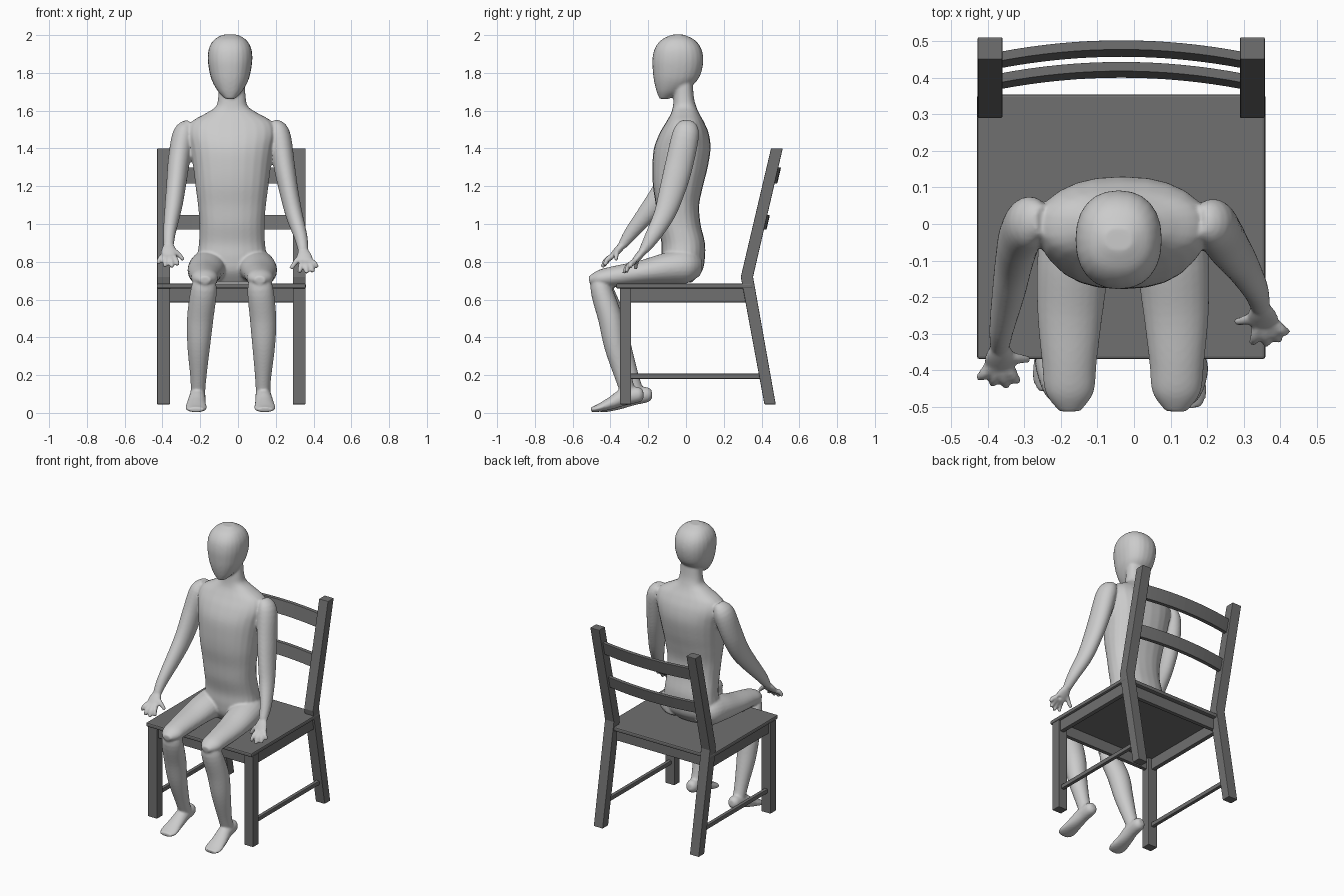
import bpy
from math import cos, sin, pi, copysign
from mathutils import Vector

cube = bpy.data.objects.get("Cube")
if cube:
    bpy.data.objects.remove(cube, do_unlink=True)

dark = bpy.data.materials.new("dark_wood")
dark.use_nodes = True
dark.diffuse_color = (0.16, 0.16, 0.16, 1)
dark.node_tree.nodes["Principled BSDF"].inputs["Base Color"].default_value = (0.16, 0.16, 0.16, 1)

MID = -0.035  # shared centre line of chair and sitter


def skin(name, rings):
    """Join equal-sized rings of points into a closed solid."""
    n = len(rings[0])
    faces = [(i * n + k, i * n + (k + 1) % n, (i + 1) * n + (k + 1) % n, (i + 1) * n + k)
             for i in range(len(rings) - 1) for k in range(n)]
    faces += [tuple(reversed(range(n))), tuple(range((len(rings) - 1) * n, len(rings) * n))]
    mesh = bpy.data.meshes.new(name)
    mesh.from_pydata([p for ring in rings for p in ring], [], faces)
    obj = bpy.data.objects.new(name, mesh)
    bpy.context.collection.objects.link(obj)
    return obj


def wood(name, rings, bevel=0.004):
    obj = skin(name, rings)
    obj.data.materials.append(dark)
    mod = obj.modifiers.new("soft_edges", 'BEVEL')
    mod.width = bevel
    mod.segments = 2
    return obj


def rect(x0, x1, y0, y1, z):
    return [(x0, y0, z), (x1, y0, z), (x1, y1, z), (x0, y1, z)]


def box(name, x0, x1, y0, y1, z0, z1, bevel=0.004):
    return wood(name, [rect(x0, x1, y0, y1, z0), rect(x0, x1, y0, y1, z1)], bevel)


# ---- Chair ----
box("seat", MID - 0.395, MID + 0.395, -0.37, 0.355, 0.658, 0.685, 0.008)
for side, s in (("right", -1), ("left", 1)):
    def span(a, b):
        return sorted((MID + s * a, MID + s * b))
    outer = span(0.325, 0.393)
    box(side + "_front_leg", *outer, -0.35, -0.29, 0.045, 0.66)
    wood(side + "_back_post", [rect(*outer, 0.415, 0.475, 0.045),
                               rect(*outer, 0.29, 0.355, 0.72),
                               rect(*outer, 0.45, 0.512, 1.4)])
    box(side + "_apron", *span(0.35, 0.38), -0.3, 0.32, 0.585, 0.66)
    box(side + "_stretcher", *span(0.348, 0.372), -0.3, 0.41, 0.18, 0.208)
box("front_apron", MID - 0.34, MID + 0.34, -0.335, -0.308, 0.585, 0.66)
box("back_apron", MID - 0.34, MID + 0.34, 0.3, 0.328, 0.585, 0.66)


def slat(name, z0, z1):
    """Curved back slat that leans with the posts."""
    rings = []
    for i in range(17):
        t = i / 8 - 1
        bow = 0.032 * (1 - t * t)
        ring = []
        for z, d in ((z0, -1), (z0, 1), (z1, 1), (z1, -1)):
            lean = 0.3225 + (z - 0.72) * 0.234
            ring.append((MID + t * 0.335, lean + bow + d * 0.013, z))
        rings.append(ring)
    wood(name, rings, 0.002)


slat("lower_slat", 0.97, 1.047)
slat("upper_slat", 1.215, 1.3)

# ---- Sitter ----
parts = []


def tube(name, keys, flat=False, power=1.0, sides=24, steps=5):
    """Smooth limb through keys of (x, y, z, half width, half depth)."""
    pts = []
    for i in range(len(keys) - 1):
        a, b, c, d = (keys[max(0, min(len(keys) - 1, i + j))] for j in (-1, 0, 1, 2))
        for k in range(steps):
            t = k / steps
            pts.append([q + t / 2 * (r - p + t * (2 * p - 5 * q + 4 * r - w + t * (3 * (q - r) + w - p)))
                        for p, q, r, w in zip(a, b, c, d)])
    pts.append(list(keys[-1]))
    rings = []
    for i, p in enumerate(pts):
        along = Vector(pts[min(i + 1, len(pts) - 1)][:3]) - Vector(pts[max(i - 1, 0)][:3])
        along = Vector((0, 0, 1)) if flat else along.normalized()
        across = Vector((1, 0, 0))
        across = (across - along * across.dot(along)).normalized()
        deep = along.cross(across)
        ring = []
        for k in range(sides):
            c, s = cos(2 * pi * k / sides), sin(2 * pi * k / sides)
            u, v = (copysign(abs(w) ** power, w) for w in (c, s))
            ring.append(Vector(p[:3]) + across * u * p[3] + deep * v * p[4])
        rings.append(ring)
    parts.append(skin(name, rings))


def upright(name, x, profile, power):
    """Solid from levels of (z, front y, back y, half width)."""
    tube(name, [(x, (f + b) / 2, z, w, (b - f) / 2) for z, f, b, w in profile], True, power)


upright("torso", -0.032, [
    (0.69, -0.08, 0.03, 0.1), (0.75, -0.12, 0.085, 0.165), (0.82, -0.13, 0.1, 0.183),
    (0.9, -0.13, 0.1, 0.175), (1.0, -0.15, 0.077, 0.172), (1.1, -0.16, 0.07, 0.18),
    (1.2, -0.175, 0.09, 0.193), (1.3, -0.178, 0.115, 0.205), (1.4, -0.17, 0.13, 0.22),
    (1.48, -0.14, 0.12, 0.235), (1.54, -0.105, 0.095, 0.215), (1.585, -0.08, 0.07, 0.14),
    (1.62, -0.07, 0.055, 0.087), (1.67, -0.065, 0.042, 0.073), (1.76, -0.06, 0.035, 0.068)], 0.85)
upright("head", -0.042, [
    (1.662, -0.14, -0.09, 0.025), (1.7, -0.155, -0.02, 0.062), (1.75, -0.168, 0.05, 0.092),
    (1.8, -0.175, 0.08, 0.108), (1.87, -0.178, 0.092, 0.118), (1.93, -0.165, 0.08, 0.112),
    (1.975, -0.13, 0.045, 0.085), (2.002, -0.075, -0.01, 0.04)], 0.88)

# Legs mirror each other, with the left foot set slightly forward
for side, s, dx, dy in (("right", -1, 0, 0), ("left", 1, -0.02, -0.045)):
    def leg(name, keys, shift):
        tube(side + name, [(-0.03 + s * x + dx * shift(z), y + dy * shift(z), z, a, b)
                           for x, y, z, a, b in keys])
    leg("_thigh", [
        (0.09, 0.07, 0.77, 0.05, 0.05), (0.115, 0.0, 0.775, 0.1, 0.09),
        (0.135, -0.1, 0.765, 0.1, 0.083), (0.145, -0.24, 0.742, 0.09, 0.064),
        (0.147, -0.38, 0.722, 0.075, 0.055), (0.146, -0.46, 0.71, 0.066, 0.045),
        (0.145, -0.512, 0.702, 0.03, 0.02)], lambda z: 0)
    leg("_shin", [
        (0.146, -0.45, 0.735, 0.04, 0.03), (0.15, -0.445, 0.66, 0.068, 0.056),
        (0.17, -0.385, 0.5, 0.07, 0.064), (0.178, -0.347, 0.35, 0.06, 0.058),
        (0.18, -0.29, 0.18, 0.042, 0.044), (0.183, -0.255, 0.09, 0.038, 0.04)],
        lambda z: (0.735 - z) / 0.645)
    leg("_foot", [
        (0.183, -0.18, 0.1, 0.02, 0.02), (0.183, -0.205, 0.097, 0.038, 0.04),
        (0.185, -0.28, 0.085, 0.043, 0.045), (0.19, -0.35, 0.052, 0.05, 0.033),
        (0.192, -0.42, 0.025, 0.057, 0.02), (0.192, -0.458, 0.017, 0.04, 0.013)], lambda z: 1)


def arm(side, keys, palm, tips):
    """Arm, flattened palm and spread fingers; the last tip is the thumb."""
    tube(side + "_arm", keys)
    wrist, palm = Vector(keys[-1][:3]), Vector(palm)
    tube(side + "_palm", [(*wrist, 0.026, 0.02), (*wrist.lerp(palm, 0.5), 0.04, 0.02),
                          (*palm, 0.044, 0.017)])
    for i, tip in enumerate(map(Vector, tips)):
        thumb = i == len(tips) - 1
        root = wrist.lerp(palm, 0.3) if thumb else palm.lerp(tip, 0.1)
        if not thumb:
            root.x = palm.x + (tip.x - palm.x) * 0.5
        bend = root.lerp(tip, 0.55) + Vector((0, -0.006, 0.008))
        tube(f"{side}_finger_{i + 1}", [(*root, 0.016, 0.016), (*bend, 0.0145, 0.0145),
                                        (*tip, 0.011, 0.011)], sides=12)


arm("right", [
    (-0.25, 0.01, 1.535, 0.025, 0.04), (-0.285, 0.005, 1.48, 0.058, 0.072),
    (-0.312, -0.035, 1.34, 0.058, 0.076), (-0.328, -0.1, 1.2, 0.052, 0.068),
    (-0.342, -0.18, 1.09, 0.046, 0.055), (-0.362, -0.285, 0.96, 0.034, 0.038),
    (-0.367, -0.335, 0.89, 0.027, 0.025)],
    (-0.367, -0.385, 0.835),
    [(-0.425, -0.42, 0.79), (-0.388, -0.438, 0.772), (-0.35, -0.443, 0.77),
     (-0.318, -0.43, 0.78), (-0.288, -0.37, 0.81)])
arm("left", [
    (0.18, 0.01, 1.535, 0.025, 0.04), (0.216, 0.0, 1.48, 0.058, 0.07),
    (0.246, -0.04, 1.3, 0.056, 0.074), (0.27, -0.075, 1.17, 0.05, 0.068),
    (0.297, -0.115, 1.05, 0.045, 0.056), (0.333, -0.18, 0.93, 0.035, 0.04),
    (0.345, -0.225, 0.86, 0.027, 0.025)],
    (0.355, -0.27, 0.805),
    [(0.42, -0.295, 0.768), (0.397, -0.317, 0.745), (0.363, -0.328, 0.738),
     (0.325, -0.325, 0.742), (0.28, -0.268, 0.762)])

# Fuse the limbs into one smooth body
bpy.ops.object.select_all(action='DESELECT')
for part in parts:
    part.select_set(True)
bpy.context.view_layer.objects.active = parts[0]
bpy.ops.object.join()
body = bpy.context.view_layer.objects.active
body.name = "seated_body"
fuse = body.modifiers.new("fuse", 'REMESH')
fuse.mode = 'VOXEL'
fuse.voxel_size = 0.007
fuse.use_smooth_shade = True
blend = body.modifiers.new("blend", 'SMOOTH')
blend.factor = 0.5
blend.iterations = 5
